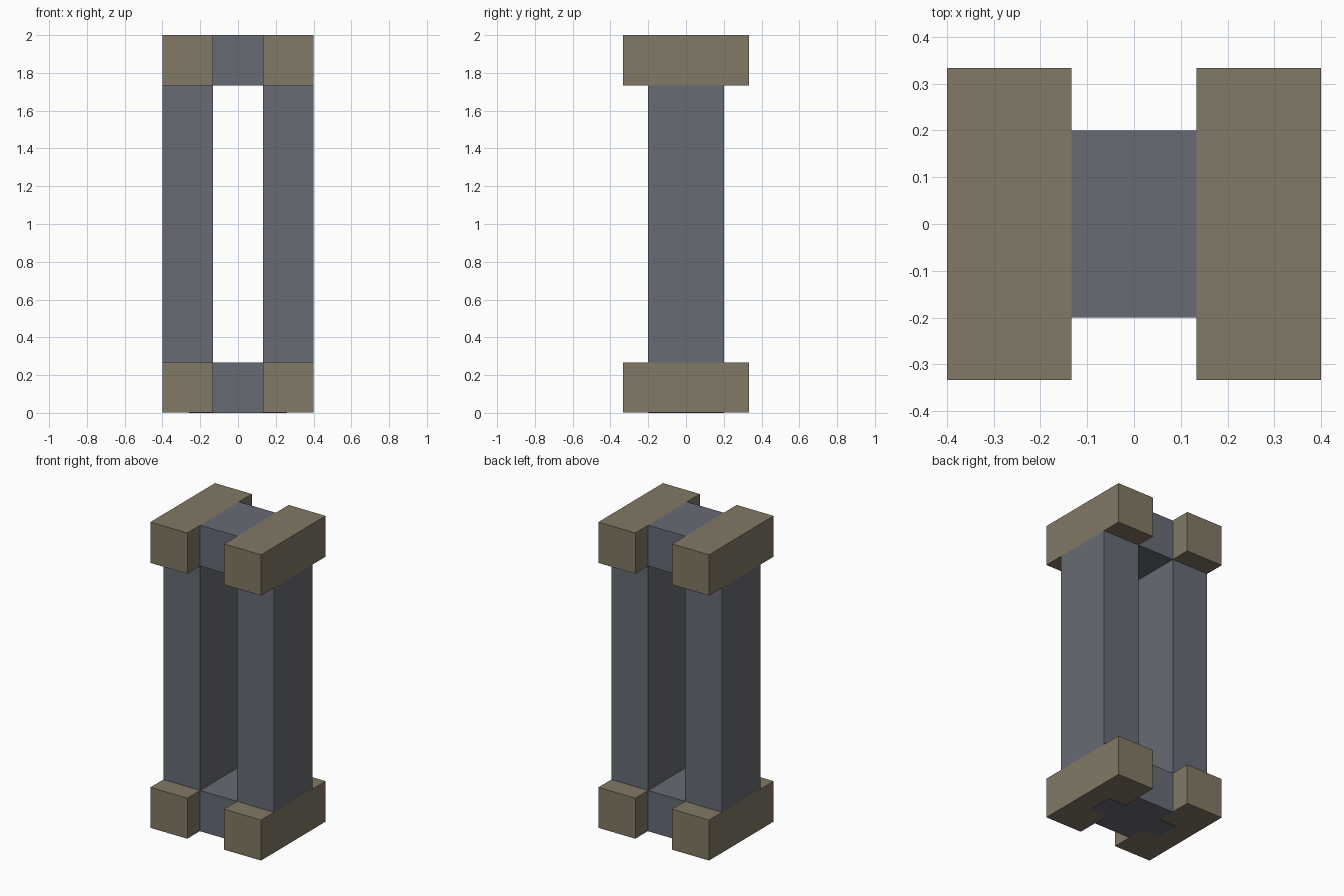
import bpy

if "Cube" in bpy.data.objects:
    bpy.data.objects.remove(bpy.data.objects["Cube"])


def material(name, rgb):
    m = bpy.data.materials.new(name)
    m.diffuse_color = (*rgb, 1)
    m.use_nodes = True
    m.node_tree.nodes["Principled BSDF"].inputs["Base Color"].default_value = m.diffuse_color
    return m


TAN = material("tan stone", (0.225, 0.19, 0.13))
SLATE = material("slate grey", (0.135, 0.147, 0.174))


def box(name, x, y, z, mat):
    """Box spanning the given (low, high) ranges."""
    spans = (x, y, z)
    bpy.ops.mesh.primitive_cube_add(size=1, location=[(a + b) / 2 for a, b in spans])
    ob = bpy.context.object
    ob.name = name
    ob.scale = [b - a for a, b in spans]
    bpy.ops.object.transform_apply(location=False, rotation=False, scale=True)
    ob.data.materials.append(mat)
    return ob


IN, OUT = 0.1333, 0.4      # inner and outer x of each side
COL, PAD = 0.2, 0.3333     # half depth of columns and end blocks
H = 0.2667                 # end block height
LIP = 0.002                # tiny reveal around the underside inlay

for side, x in (("left", (-OUT, -IN)), ("right", (IN, OUT))):
    # Upright column with a wider block at each end
    box(side + "_column", x, (-COL, COL), (H, 2 - H), SLATE)
    box(side + "_base_block", x, (-PAD, PAD), (LIP, H), TAN)
    box(side + "_top_block", x, (-PAD, PAD), (2 - H, 2), TAN)

# Crossbars joining the two sides
box("bottom_crossbar", (-IN, IN), (-COL, COL), (0, H), SLATE)
box("top_crossbar", (-IN, IN), (-COL, COL), (2 - H, 2), SLATE)

# Underside inlay reaching from the crossbar into the base blocks
for side, x in (("left", (-0.26, -IN)), ("right", (IN, 0.26))):
    box(side + "_underside_inlay", x, (-0.08, 0.08), (0, LIP), SLATE)
